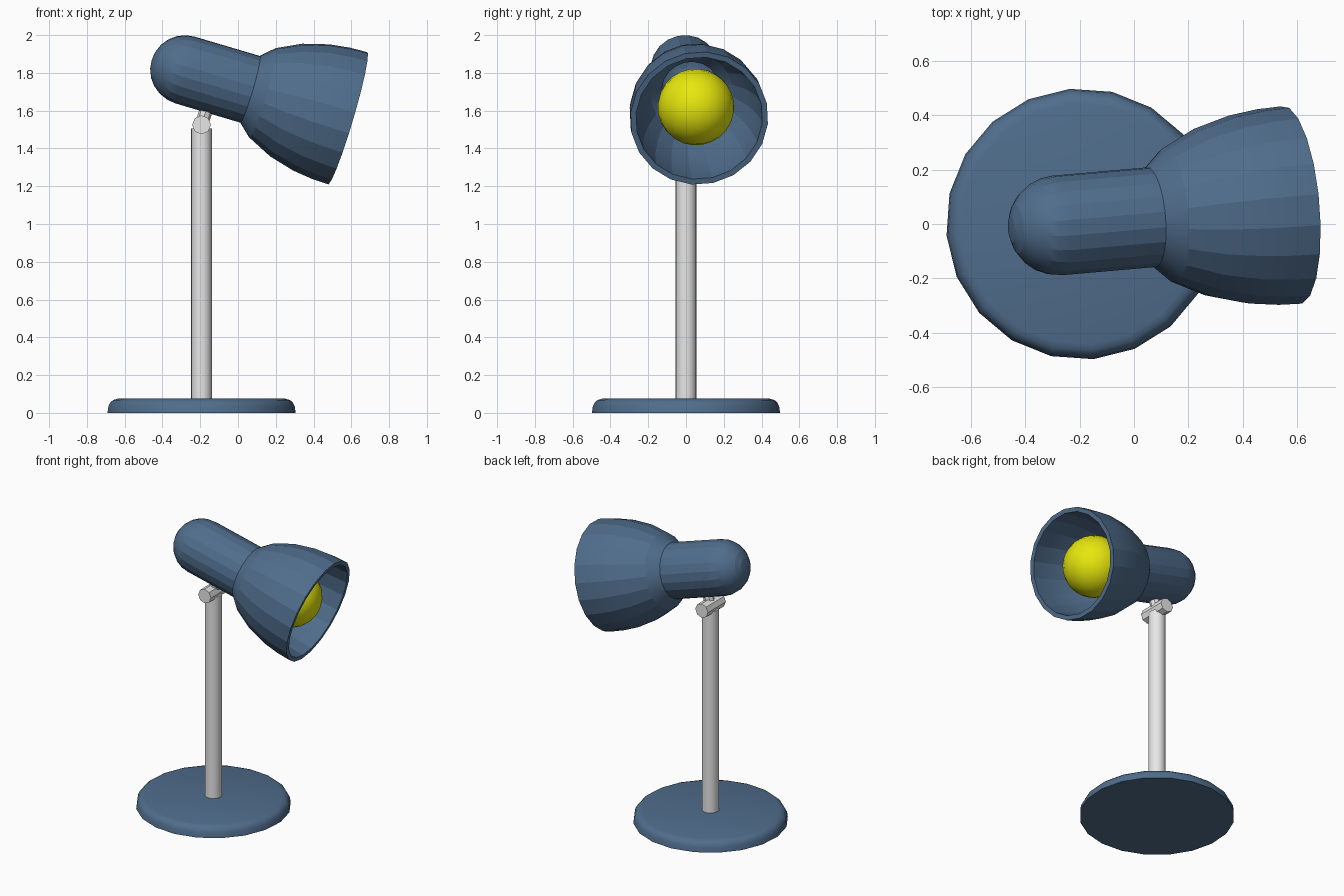
import bpy, bmesh
from math import sin, cos, pi, radians
from mathutils import Vector, Matrix

cube = bpy.data.objects.get("Cube")
if cube:
    bpy.data.objects.remove(cube)


def material(name, rgb):
    m = bpy.data.materials.new(name)
    m.use_nodes = True
    m.diffuse_color = (*rgb, 1)
    m.node_tree.nodes["Principled BSDF"].inputs["Base Color"].default_value = (*rgb, 1)
    return m


BLUE = material("slate blue paint", (0.08, 0.153, 0.263))
GREY = material("light grey metal", (0.8, 0.8, 0.8))
YELLOW = material("yellow bulb", (0.8, 0.8, 0.004))


def lathe(name, profile, mat, origin, axis=(0, 0, 1), sides=20, smooth=None, roll=0):
    """Turn a (radius, distance) profile around an axis through origin."""
    bm = bmesh.new()
    verts = [bm.verts.new((r, 0, d)) for r, d in profile]
    edges = [bm.edges.new(pair) for pair in zip(verts, verts[1:])]
    bmesh.ops.spin(bm, geom=verts + edges, cent=(0, 0, 0), axis=(0, 0, 1),
                   angle=2 * pi, steps=sides, use_merge=True)
    bmesh.ops.remove_doubles(bm, verts=bm.verts[:], dist=0.0005)
    bmesh.ops.recalc_face_normals(bm, faces=bm.faces[:])
    turn = Vector((0, 0, 1)).rotation_difference(Vector(axis)).to_matrix().to_4x4()
    bm.transform(turn @ Matrix.Rotation(roll, 4, "Z"))
    mesh = bpy.data.meshes.new(name)
    bm.to_mesh(mesh)
    bm.free()
    mesh.materials.append(mat)
    obj = bpy.data.objects.new(name, mesh)
    obj.location = origin
    bpy.context.collection.objects.link(obj)
    if smooth:
        bpy.ops.object.select_all(action="DESELECT")
        obj.select_set(True)
        bpy.context.view_layer.objects.active = obj
        bpy.ops.object.shade_smooth_by_angle(angle=radians(smooth))
    return obj


def rod(name, start, end, radius, mat, sides, smooth=None):
    axis = Vector(end) - Vector(start)
    n = axis.length
    return lathe(name, [(0, 0), (radius, 0), (radius, n), (0, n)], mat,
                 start, axis, sides, smooth)


def arc(radius, start, end, steps):
    """Arc points as (radius, distance), angles measured from the equator."""
    angles = [radians(start + (end - start) * i / steps) for i in range(steps + 1)]
    return [(radius * cos(a), radius * sin(a)) for a in angles]


# Round foot with a softened top edge
foot = [(0, 0), (0.5, 0), (0.495, 0.035), (0.485, 0.055), (0.47, 0.068), (0.445, 0.075), (0, 0.075)]
lathe("base", foot, BLUE, (-0.193, 0, 0), smooth=40, roll=radians(5))

# Post and the tilting joint at its top
PIVOT = Vector((-0.193, 0, 1.525))
rod("post", (-0.193, 0, 0.07), (-0.193, 0, 1.505), 0.055, GREY, 20, 40)
rod("joint_bolt", PIVOT - Vector((0, 0.1, 0)), PIVOT + Vector((0, 0.1, 0)), 0.05, GREY, 8)
rod("joint_stem", PIVOT, PIVOT + Vector((0.04, 0, 0.13)), 0.035, GREY, 8)

# Hollow head: domed neck flaring into the shade, wall folded back inside
HEAD = Vector((-0.28, -0.005, 1.815))
AXIS = Vector((0.86, 0.075, -0.255)).normalized()
flare = [(0.185, 0.36), (0.249, 0.43), (0.312, 0.56), (0.35, 0.7), (0.364, 0.81)]
WALL = 0.03
outer = arc(0.185, -90, 0, 6) + flare + [(0.367, 0.9)]
inner = [(0.337, 0.9)] + [(r - WALL, d + 0.01) for r, d in reversed(flare)]
inner += arc(0.185 - WALL, 0, -90, 6)
lathe("lamp_head", outer + inner, BLUE, HEAD, AXIS, smooth=15)

# Bulb inside the shade
lathe("bulb", arc(0.203, -90, 90, 12), YELLOW, HEAD + AXIS * 0.69, AXIS, 24, smooth=40)
